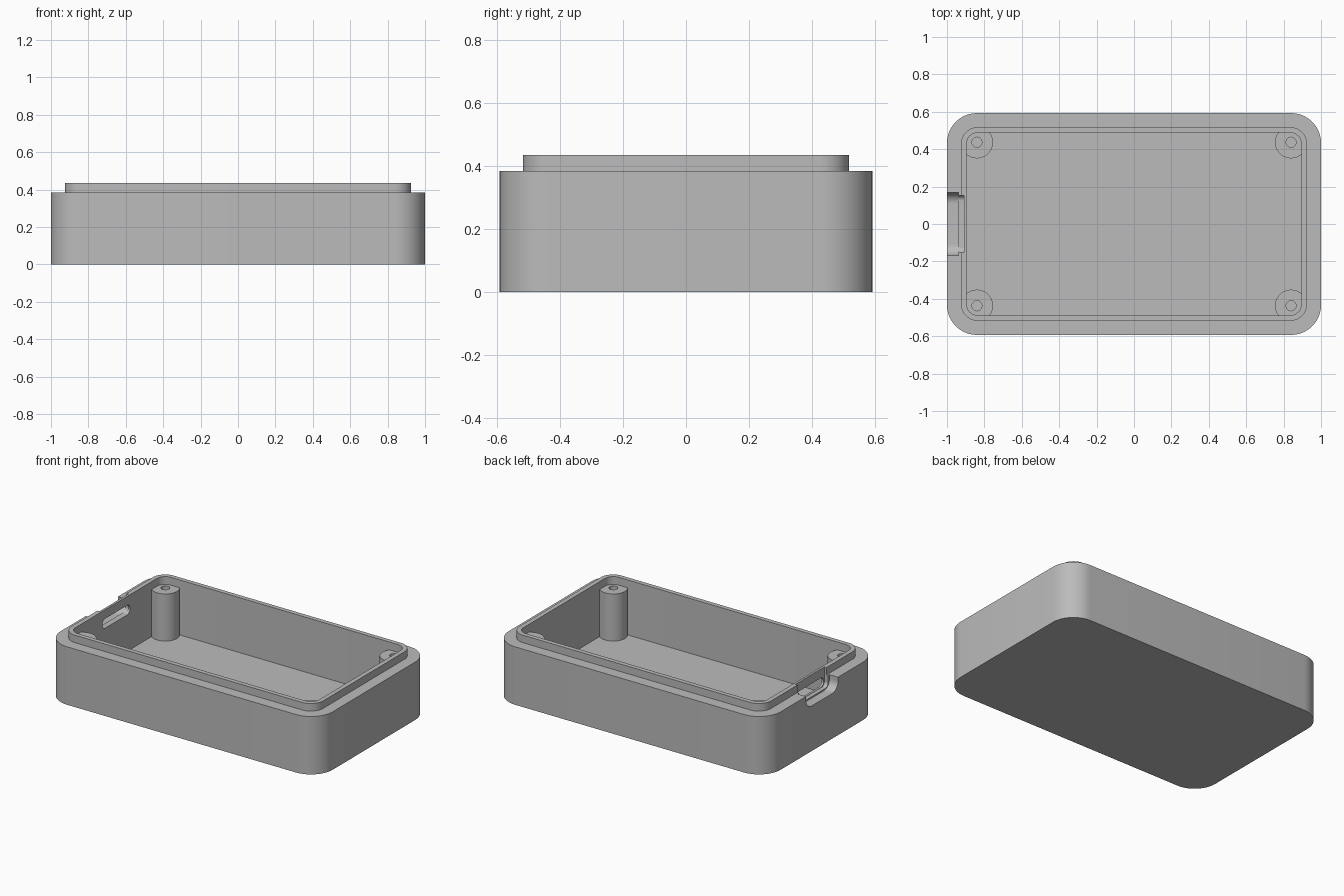
import bpy, bmesh
from math import sin, cos, pi, radians

cube = bpy.data.objects.get("Cube")
if cube:
    bpy.data.objects.remove(cube, do_unlink=True)

grey = bpy.data.materials.new("plain grey")
grey.use_nodes = True
COLOUR = (0.5, 0.5, 0.5, 1)
grey.diffuse_color = COLOUR
grey.node_tree.nodes["Principled BSDF"].inputs["Base Color"].default_value = COLOUR


def rounded_rect(half_w, half_h, radius, steps=12):
    """Counter-clockwise outline; a circle when every size equals the radius."""
    points = []
    corners = [(1, 1), (-1, 1), (-1, -1), (1, -1)]
    for quarter, (sx, sy) in enumerate(corners):
        for i in range(steps):
            a = (quarter + i / (steps - 1)) * pi / 2
            points.append((sx * (half_w - radius) + radius * cos(a),
                           sy * (half_h - radius) + radius * sin(a)))
    return points


def loft(name, rings, place=lambda u, v, w: (u, v, w)):
    """Join stacked outlines (half width, half height, radius, level) into a closed solid."""
    bm = bmesh.new()
    loops = [[bm.verts.new(place(u, v, level)) for u, v in rounded_rect(w, h, r)]
             for w, h, r, level in rings]
    for low, high in zip(loops, loops[1:]):
        for i in range(len(low)):
            j = (i + 1) % len(low)
            bm.faces.new((low[i], low[j], high[j], high[i]))
    bm.faces.new(loops[0][::-1])
    bm.faces.new(loops[-1])
    bmesh.ops.remove_doubles(bm, verts=bm.verts, dist=0.0001)
    bmesh.ops.recalc_face_normals(bm, faces=bm.faces)
    mesh = bpy.data.meshes.new(name)
    bm.to_mesh(mesh)
    bm.free()
    mesh.materials.append(grey)
    obj = bpy.data.objects.new(name, mesh)
    bpy.context.collection.objects.link(obj)
    return obj


def cut(target, cutter):
    mod = target.modifiers.new("cut", "BOOLEAN")
    mod.operation = "DIFFERENCE"
    mod.solver = "EXACT"
    mod.object = cutter
    bpy.context.view_layer.update()
    result = target.evaluated_get(bpy.context.evaluated_depsgraph_get())
    mesh = bpy.data.meshes.new_from_object(result)
    target.modifiers.clear()
    target.data = mesh
    bpy.data.objects.remove(cutter, do_unlink=True)


def smooth(obj):
    bpy.ops.object.select_all(action="DESELECT")
    obj.select_set(True)
    bpy.context.view_layer.objects.active = obj
    bpy.ops.object.shade_smooth_by_angle(angle=radians(30))


# Open box: outer wall, ledge, raised lip, inner wall and floor
FLOOR, LEDGE, RIM = 0.07, 0.385, 0.435
box = loft("box_shell", [
    (1, 0.593, 0.16, 0),
    (1, 0.593, 0.16, LEDGE),
    (0.925, 0.518, 0.09, LEDGE),
    (0.925, 0.518, 0.09, RIM),
    (0.895, 0.488, 0.06, RIM),
    (0.895, 0.488, 0.06, FLOOR),
])


# Socket opening in the end wall: outer recess, flange recess, slot right through
def end_cutter(name, half_y, bottom, top, radius, x_from, x_to):
    middle, half_z = (bottom + top) / 2, (top - bottom) / 2
    return loft(name, [(half_y, half_z, radius, x_from), (half_y, half_z, radius, x_to)],
                lambda u, v, w: (w, u, v + middle))


cut(box, end_cutter("recess_cutter", 0.168, 0.30, 0.7, 0.06, -1.1, -0.937))
cut(box, end_cutter("flange_cutter", 0.153, 0.31, 0.7, 0.03, -1.1, -0.91))
cut(box, end_cutter("slot_cutter", 0.145, 0.312, 0.375, 0.03, -1.1, -0.85))
smooth(box)

# Screw posts in the four corners, each with a blind hole
for side, sx in (("left", 1), ("right", -1)):
    for end, sy in (("front", -1), ("back", 1)):
        rings = [(r, r, r, z) for r, z in (
            (0.086, FLOOR - 0.01), (0.086, LEDGE - 0.002),
            (0.027, LEDGE - 0.002), (0.027, 0.15))]
        post = loft(f"screw_post_{end}_{side}", rings)
        post.location = (sx * 0.84, sy * 0.437, 0)
        smooth(post)
